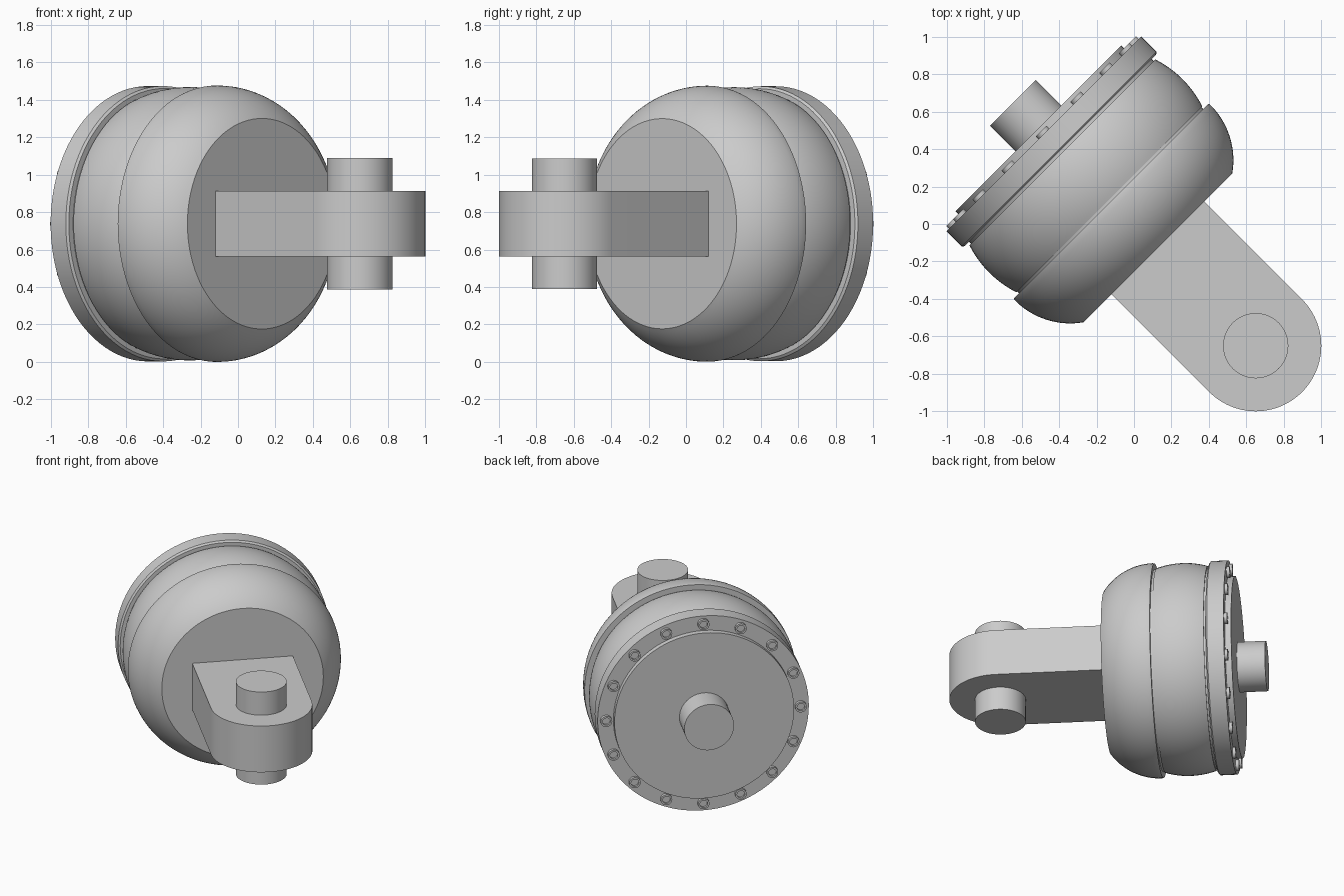
import bpy, bmesh, math
from mathutils import Matrix, Vector

cube = bpy.data.objects.get("Cube")
if cube:
    bpy.data.objects.remove(cube, do_unlink=True)

GREY = (0.6, 0.6, 0.6, 1)
metal = bpy.data.materials.new("light_grey_metal")
metal.use_nodes = True
metal.diffuse_color = GREY
metal.node_tree.nodes["Principled BSDF"].inputs["Base Color"].default_value = GREY

# Everything is made along local x, then turned diagonally and raised
PLACE = Matrix.Translation((0, 0, 0.738)) @ Matrix.Rotation(math.radians(-45), 4, 'Z')


def finish(bm, name, local=Matrix()):
    bmesh.ops.recalc_face_normals(bm, faces=bm.faces)
    mesh = bpy.data.meshes.new(name)
    bm.to_mesh(mesh)
    bm.free()
    mesh.transform(PLACE @ local)
    mesh.materials.append(metal)
    obj = bpy.data.objects.new(name, mesh)
    bpy.context.collection.objects.link(obj)
    bpy.ops.object.select_all(action='DESELECT')
    obj.select_set(True)
    bpy.context.view_layer.objects.active = obj
    bpy.ops.object.shade_smooth_by_angle(angle=math.radians(25))
    return obj


def lathe(name, profile, steps=96, local=Matrix()):
    """Revolve (axial, radius) points about local x."""
    bm = bmesh.new()
    verts = [bm.verts.new((a, 0, r)) for a, r in profile]
    edges = [bm.edges.new(pair) for pair in zip(verts, verts[1:])]
    bmesh.ops.spin(bm, geom=verts + edges, cent=(0, 0, 0), axis=(1, 0, 0),
                   angle=math.tau, steps=steps)
    bmesh.ops.remove_doubles(bm, verts=bm.verts, dist=1e-5)
    return finish(bm, name, local)


def arc(a0, a1, centre, radius, n=16):
    """Profile points on a circle between two axial positions."""
    ca, cr = centre
    t0, t1 = (math.acos((a - ca) / radius) for a in (a0, a1))
    ts = [t0 + (t1 - t0) * i / n for i in range(n + 1)]
    return [(ca + radius * math.cos(t), cr + radius * math.sin(t)) for t in ts]


# Domed front housing with a flat face and a lip at the rear
lathe("front_housing", [(0.18, 0)] + arc(0.18, -0.16, (-0.16, 0.3215), 0.4165)
      + [(-0.172, 0.736), (-0.172, 0.69), (-0.172, 0)])

# Barrel housing behind it
lathe("rear_housing", [(-0.15, 0), (-0.15, 0.695), (-0.186, 0.695)]
      + arc(-0.186, -0.54, (-0.363, 0.16), 0.57) + [(-0.54, 0.69), (-0.58, 0.69), (-0.58, 0)])

# Bolted flange and round cover
lathe("flange", [(-0.555, 0), (-0.555, 0.722), (-0.565, 0.735), (-0.68, 0.735), (-0.68, 0)])
lathe("cover_plate", [(-0.66, 0), (-0.66, 0.625), (-0.722, 0.625), (-0.722, 0)])
lathe("rear_shaft", [(-0.70, 0), (-0.70, 0.173), (-0.915, 0.173), (-0.915, 0)], 64)

# Ring of socket bolts
BOLTS = 16
for i in range(BOLTS):
    spot = Matrix.Rotation(math.tau * i / BOLTS, 4, 'X') @ Matrix.Translation((-0.68, 0, 0.677))
    lathe(f"flange_bolt_{i + 1}", [(0.01, 0), (0.01, 0.04), (-0.022, 0.04), (-0.022, 0.027),
                                   (-0.006, 0.027), (-0.006, 0)], 20, spot)

# Arm with a rounded end
PIVOT, HALF = 0.919, 0.35
bm = bmesh.new()
outline = [(0.16, HALF), (0.16, -HALF)]
for i in range(49):
    t = math.pi * (i / 48 - 0.5)
    outline.append((PIVOT + HALF * math.cos(t), HALF * math.sin(t)))
base = bm.faces.new([bm.verts.new((x, y, -HALF / 2)) for x, y in outline])
top = bmesh.ops.extrude_face_region(bm, geom=[base])["geom"]
bmesh.ops.translate(bm, vec=Vector((0, 0, HALF)),
                    verts=[v for v in top if isinstance(v, bmesh.types.BMVert)])
finish(bm, "mounting_arm")

# Pin through the arm
bm = bmesh.new()
bmesh.ops.create_cone(bm, cap_ends=True, segments=64, radius1=0.174, radius2=0.174, depth=0.70)
finish(bm, "pivot_pin", Matrix.Translation((PIVOT, 0, 0)))
